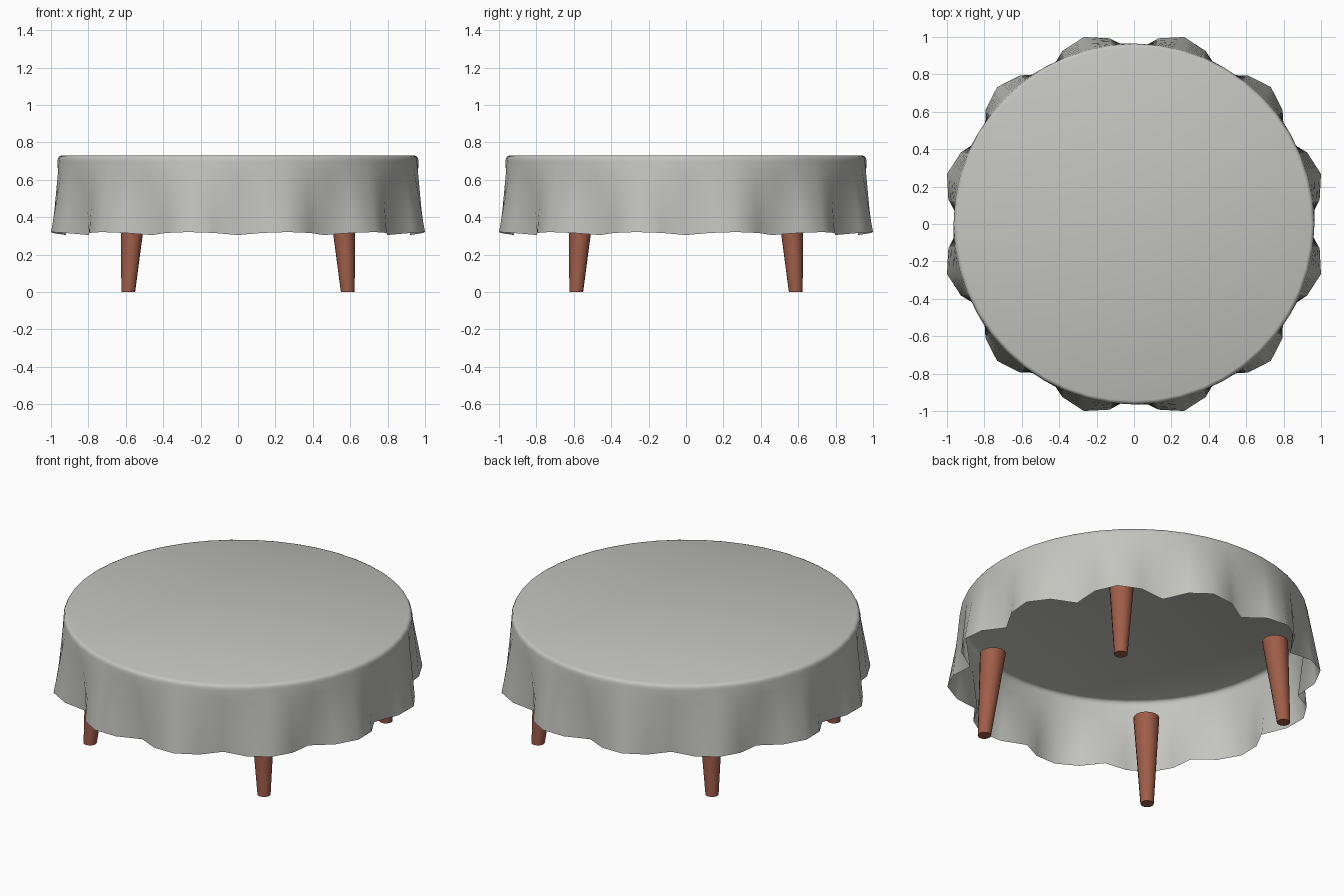
import bpy, bmesh, math
from mathutils import Vector

if "Cube" in bpy.data.objects:
    bpy.data.objects.remove(bpy.data.objects["Cube"])

def material(name, rgb):
    m = bpy.data.materials.new(name)
    m.diffuse_color = (*rgb, 1)
    m.use_nodes = True
    m.node_tree.nodes["Principled BSDF"].inputs["Base Color"].default_value = m.diffuse_color
    return m

cloth_mat = material("grey cloth", (0.55, 0.55, 0.52))
wood_mat = material("red brown wood", (0.35, 0.11, 0.065))

def finish(bm, name, mat):
    me = bpy.data.meshes.new(name)
    bm.to_mesh(me)
    bm.free()
    me.materials.append(mat)
    ob = bpy.data.objects.new(name, me)
    bpy.context.collection.objects.link(ob)
    return ob

def bridge(bm, a, b):
    n = len(a)
    for i in range(n):
        j = (i + 1) % n
        bm.faces.new((a[i], b[i], b[j], a[j]))

# Tablecloth: one thin sheet, flat top, rounded rim, skirt with twelve folds
SEG = 48
bm = bmesh.new()
rings = []
for r, z in ((0.945, 0.73), (0.957, 0.725), (0.963, 0.713)):
    rings.append([bm.verts.new((r * math.cos(math.tau * i / SEG),
                                r * math.sin(math.tau * i / SEG), z)) for i in range(SEG)])
for k in range(7):
    t = k / 6
    ring = []
    for i in range(SEG):
        a = math.tau * i / SEG
        fold = abs(math.sin(6 * a))
        r = 0.965 + t * (0.115 * fold - 0.045)
        z = 0.70 + t * (0.305 + 0.016 * fold - 0.70)
        ring.append(bm.verts.new((r * math.cos(a), r * math.sin(a), z)))
    rings.append(ring)
for a, b in zip(rings, rings[1:]):
    bridge(bm, a, b)
centre = bm.verts.new((0, 0, 0.73))
for i in range(SEG):
    bm.faces.new((centre, rings[0][i], rings[0][(i + 1) % SEG]))
for f in bm.faces:
    f.smooth = True
finish(bm, "tablecloth", cloth_mat)

# Four tapered, splayed legs, narrow at the foot
def leg(name, sx, sy, n=16):
    bm = bmesh.new()
    loops = []
    for c, r, z in ((0.587, 0.037, 0), (0.5535, 0.072, 0.52)):
        loops.append([bm.verts.new((sx * c + r * math.cos(math.tau * i / n),
                                    sy * c + r * math.sin(math.tau * i / n), z)) for i in range(n)])
    bridge(bm, *loops)
    for f in bm.faces:
        f.smooth = True
    bm.faces.new(loops[0])
    bm.faces.new(loops[1])
    bmesh.ops.recalc_face_normals(bm, faces=bm.faces[:])
    for e in bm.edges:
        if abs(e.verts[0].co.z - e.verts[1].co.z) < 0.01:
            e.smooth = False
    finish(bm, name, wood_mat)

for sx, side in ((-1, "left"), (1, "right")):
    for sy, end in ((-1, "front"), (1, "back")):
        leg(f"{end}_{side}_leg", sx, sy)
